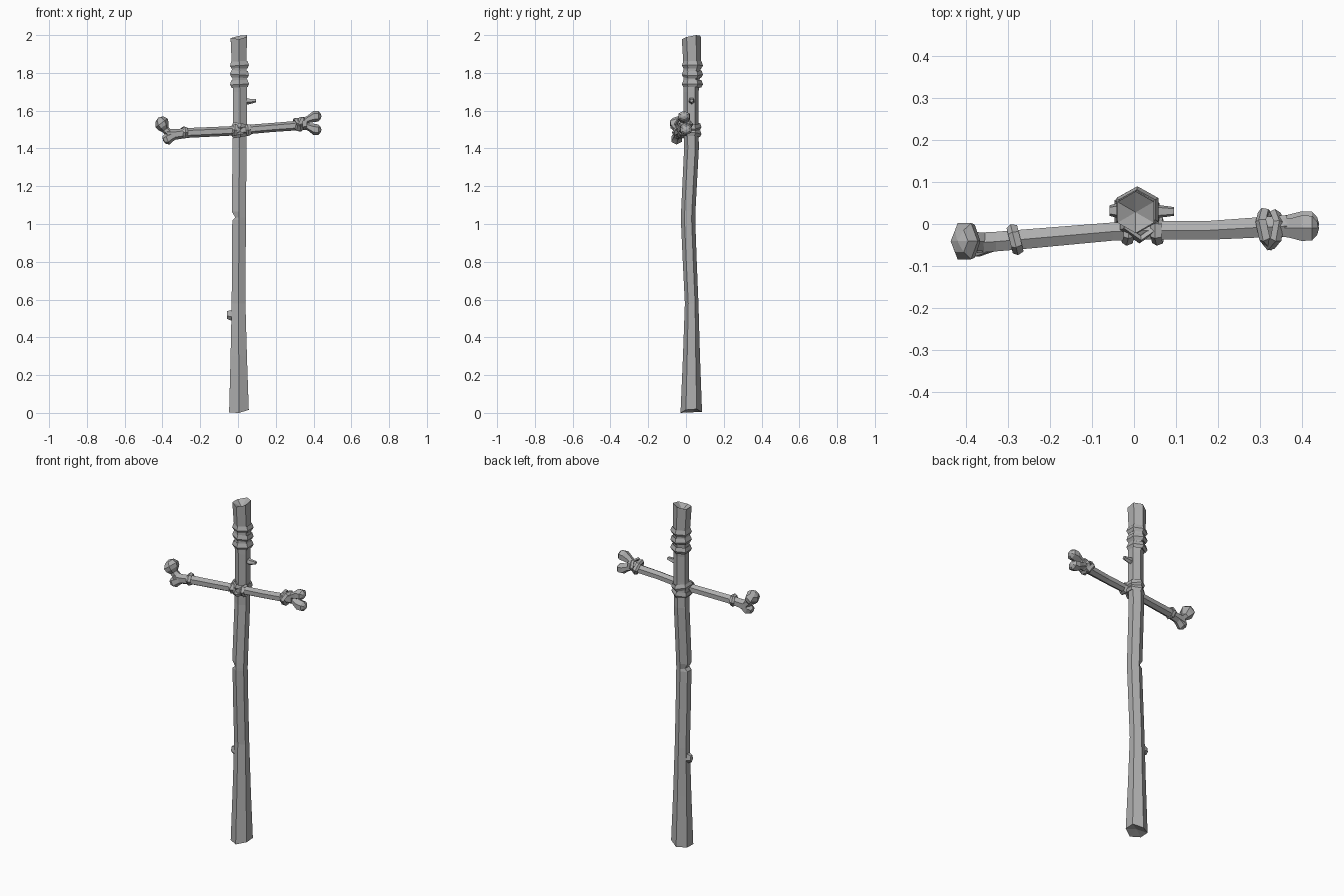
import bpy, bmesh, math
from mathutils import Vector, Euler

grey = bpy.data.materials.new("weathered_grey")
grey.diffuse_color = (0.42, 0.42, 0.42, 1)


def finish(bm, name):
    bmesh.ops.recalc_face_normals(bm, faces=bm.faces)
    me = bpy.data.meshes.new(name)
    bm.to_mesh(me)
    bm.free()
    me.materials.append(grey)
    ob = bpy.data.objects.new(name, me)
    bpy.context.collection.objects.link(ob)
    return ob


def loft(name, sections, u, v, sides=6, phase=-90, edit=None, dip=(0, 0, 0)):
    """Skin through (centre, u radius, v radius) sections; dip moves the last cap's middle."""
    u, v = Vector(u), Vector(v)
    bm = bmesh.new()
    rings = []
    for c, a, b in sections:
        ring = []
        for i in range(sides):
            t = math.radians(phase) + math.tau * i / sides
            ring.append(bm.verts.new(Vector(c) + u * a * math.cos(t) + v * b * math.sin(t)))
        rings.append(ring)
    if edit:
        edit(rings)
    for r, s in zip(rings, rings[1:]):
        for i in range(sides):
            j = (i + 1) % sides
            bm.faces.new((r[i], r[j], s[j], s[i]))
    for ring, d in ((rings[0], -Vector(dip) * 0.4), (rings[-1], Vector(dip))):
        mid = bm.verts.new(sum((w.co for w in ring), Vector()) / sides + d)
        for i in range(sides):
            bm.faces.new((ring[i], ring[(i + 1) % sides], mid))
    return finish(bm, name)


def band(name, c, rx, ry, half, bulge, rot=(0, 0, 0), sides=6, phase=-90):
    """Faceted wrap around the local z axis, with a ridge along its outside."""
    bm = bmesh.new()
    turn = Euler([math.radians(r) for r in rot]).to_matrix()
    prof = [(-bulge, -half * 0.6), (-bulge * 0.5, -half), (0, -half * 0.15),
            (-bulge * 0.4, half), (-bulge, half * 0.6)]
    rings = []
    for i in range(sides):
        t = math.radians(phase) + math.tau * i / sides
        rings.append([bm.verts.new(Vector(c) + turn @ Vector(
            ((rx + d) * math.cos(t), (ry + d) * math.sin(t), h))) for d, h in prof])
    n = len(prof)
    for i in range(sides):
        r, s = rings[i], rings[(i + 1) % sides]
        for k in range(n):
            bm.faces.new((r[k], s[k], s[(k + 1) % n], r[(k + 1) % n]))
    return finish(bm, name)


# Post: bent hexagonal pole with split ends and a notch on the left
post = [((0.005, 0.028, 0.008), 0.060, 0.057), ((0.004, 0.029, 0.3), 0.050, 0.045),
        ((0.003, 0.030, 0.58), 0.042, 0.036), ((0.004, 0.020, 0.8), 0.042, 0.037),
        ((0.005, 0.011, 1.02), 0.043, 0.038), ((0.005, 0.011, 1.035), 0.043, 0.038),
        ((0.005, 0.012, 1.065), 0.043, 0.038), ((0.008, 0.029, 1.4), 0.043, 0.039),
        ((0.011, 0.027, 1.55), 0.042, 0.039), ((0.011, 0.027, 1.7), 0.042, 0.040),
        ((0.006, 0.033, 1.85), 0.045, 0.047), ((0.004, 0.028, 1.99), 0.050, 0.050)]


def wear(rings):
    for k in (4, 5):
        for w in rings[k][4:]:
            w.co.x += 0.018 if k == 5 else 0.002
    for w, d in zip(rings[-1], (-0.012, 0.0, 0.010, 0.006, -0.006, -0.004)):
        w.co.z += d
    for w, d in zip(rings[0], (-0.008, 0.008, 0.012, -0.004, -0.004, -0.006)):
        w.co.z += d


loft("post", post, (1, 0, 0), (0, 1, 0), edit=wear, dip=(0, 0, -0.03))

# Broken twigs on the post
Y, Z = (0, 1, 0), (0, 0, 1)
loft("right_twig", [((0.03, 0.03, 1.655), 0.018, 0.022), ((0.06, 0.03, 1.65), 0.016, 0.016),
                    ((0.095, 0.03, 1.654), 0.011, 0.010)], Y, Z, 5)
loft("left_twig", [((-0.02, 0.032, 0.515), 0.020, 0.034), ((-0.042, 0.032, 0.52), 0.018, 0.029),
                   ((-0.059, 0.032, 0.52), 0.013, 0.022)], Y, Z, 5)

# Three bands near the top of the post
for i, (z, tilt) in enumerate(((1.842, -3), (1.793, 4), (1.742, -3))):
    band(f"post_band_{i + 1}", (0.008, 0.034, z), 0.058, 0.056, 0.020, 0.020, (0, tilt, 0))

# Crossbar: slightly bent bone shaft
loft("crossbar", [((-0.375, -0.045, 1.470), 0.028, 0.034), ((-0.33, -0.042, 1.474), 0.027, 0.028),
                  ((-0.27, -0.037, 1.482), 0.027, 0.026), ((-0.05, -0.018, 1.492), 0.025, 0.025),
                  ((0.05, -0.015, 1.500), 0.025, 0.025), ((0.18, -0.015, 1.511), 0.026, 0.024),
                  ((0.30, -0.008, 1.520), 0.028, 0.025), ((0.365, -0.005, 1.535), 0.030, 0.036)], Y, Z)

# Forked knobs at both ends of the crossbar
A = Vector((0.80, 0, 0.60))
loft("left_upper_knob", [((-0.355, -0.043, 1.472), 0.026, 0.022), ((-0.385, -0.042, 1.500), 0.026, 0.021),
                         ((-0.394, -0.041, 1.517), 0.046, 0.034), ((-0.405, -0.041, 1.535), 0.050, 0.040),
                         ((-0.417, -0.041, 1.555), 0.030, 0.026)], Y, A, dip=(-0.005, 0, 0.008))
loft("left_lower_knob", [((-0.33, -0.042, 1.474), 0.024, 0.022), ((-0.355, -0.046, 1.461), 0.029, 0.026),
                         ((-0.375, -0.050, 1.449), 0.032, 0.031), ((-0.393, -0.052, 1.444), 0.020, 0.020)],
     Y, (-0.4, 0, 0.92), dip=(-0.004, 0, -0.002))
for name, dz, y in (("right_upper_knob", 1, -0.010), ("right_lower_knob", -1, 0.0)):
    zc = 1.535
    loft(name, [((0.33, -0.006, zc - 0.008), 0.024, 0.020),
                ((0.370, y, zc + dz * 0.020), 0.026, 0.020),
                ((0.400, y, zc + dz * 0.034), 0.035, 0.030),
                ((0.425, y, zc + dz * 0.036), 0.034, 0.028),
                ((0.437, y, zc + dz * 0.036), 0.019, 0.016)],
         Y, Z, dip=(0.005, 0, 0))

# Lashings on the crossbar
band("left_lashing", (-0.284, -0.037, 1.484), 0.036, 0.038, 0.013, 0.014, (0, 90, 14))
band("right_lashing_a", (0.318, -0.012, 1.527), 0.044, 0.052, 0.014, 0.016, (0, 70, 12))
band("right_lashing_b", (0.330, -0.014, 1.530), 0.046, 0.050, 0.014, 0.016, (0, 112, -10))

# Lashings that tie the crossbar to the post
band("cross_lashing_lower", (0.012, 0.018, 1.478), 0.055, 0.064, 0.018, 0.018, (0, -10, 0))
band("cross_lashing_upper", (0.014, 0.018, 1.515), 0.055, 0.064, 0.018, 0.018, (0, 10, 0))
for i, (x, lean) in enumerate(((-0.016, 8), (0.056, -8))):
    band(f"bar_lashing_{i + 1}", (x, -0.016, 1.498), 0.036, 0.036, 0.013, 0.014, (0, 90 + lean, 0))
